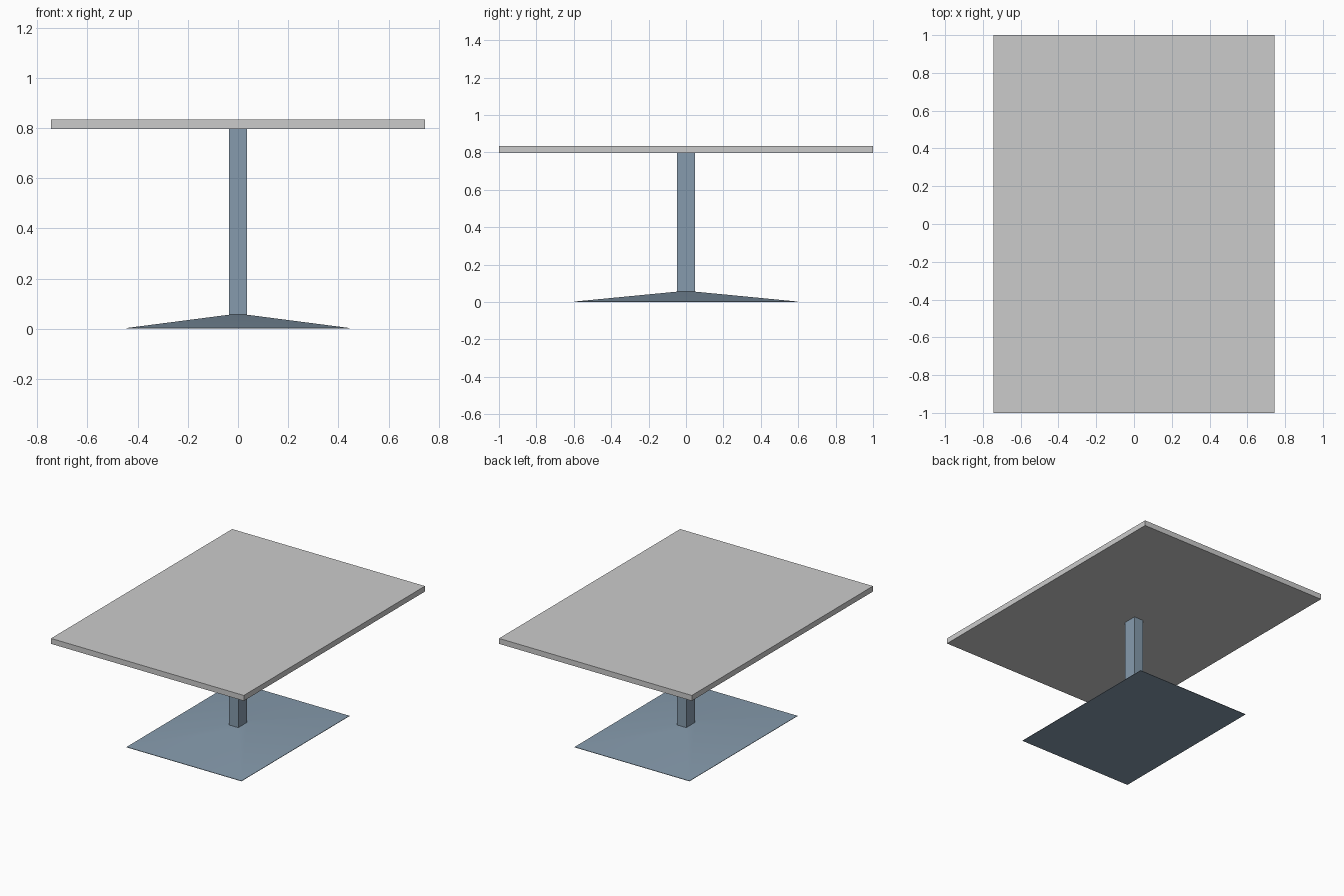
import bpy, bmesh

if "Cube" in bpy.data.objects:
    bpy.data.objects.remove(bpy.data.objects["Cube"])


def material(name, color):
    m = bpy.data.materials.new(name)
    m.diffuse_color = color
    m.use_nodes = True
    m.node_tree.nodes["Principled BSDF"].inputs["Base Color"].default_value = m.diffuse_color
    return m


def loft(name, sections, mat=None):
    """Stack rectangles (half_x, half_y, z) from bottom to top into a closed solid."""
    bm = bmesh.new()
    rings = [[bm.verts.new((sx * hx, sy * hy, z))
              for sx, sy in ((-1, -1), (1, -1), (1, 1), (-1, 1))]
             for hx, hy, z in sections]
    bm.faces.new(rings[0][::-1])
    bm.faces.new(rings[-1])
    for a, b in zip(rings, rings[1:]):
        for i in range(4):
            j = (i + 1) % 4
            bm.faces.new((a[i], a[j], b[j], b[i]))
    mesh = bpy.data.meshes.new(name)
    bm.to_mesh(mesh)
    bm.free()
    ob = bpy.data.objects.new(name, mesh)
    bpy.context.collection.objects.link(ob)
    if mat:
        mesh.materials.append(mat)
    return ob


steel = material("blue_grey", (0.24, 0.33, 0.42, 1))

# Table top
loft("table_top", [(0.745, 1.0, 0.797), (0.745, 1.0, 0.835)])

# Central column
loft("column", [(0.035, 0.047, 0.056), (0.035, 0.047, 0.797)], steel)

# Shallow pyramid foot with a thin lip, softly shaded across its slopes
foot = loft("foot", [(0.444, 0.596, 0.0), (0.444, 0.596, 0.003),
                     (0.035, 0.047, 0.056)], steel)
bpy.context.view_layer.objects.active = foot
foot.select_set(True)
bpy.ops.object.shade_smooth_by_angle()
